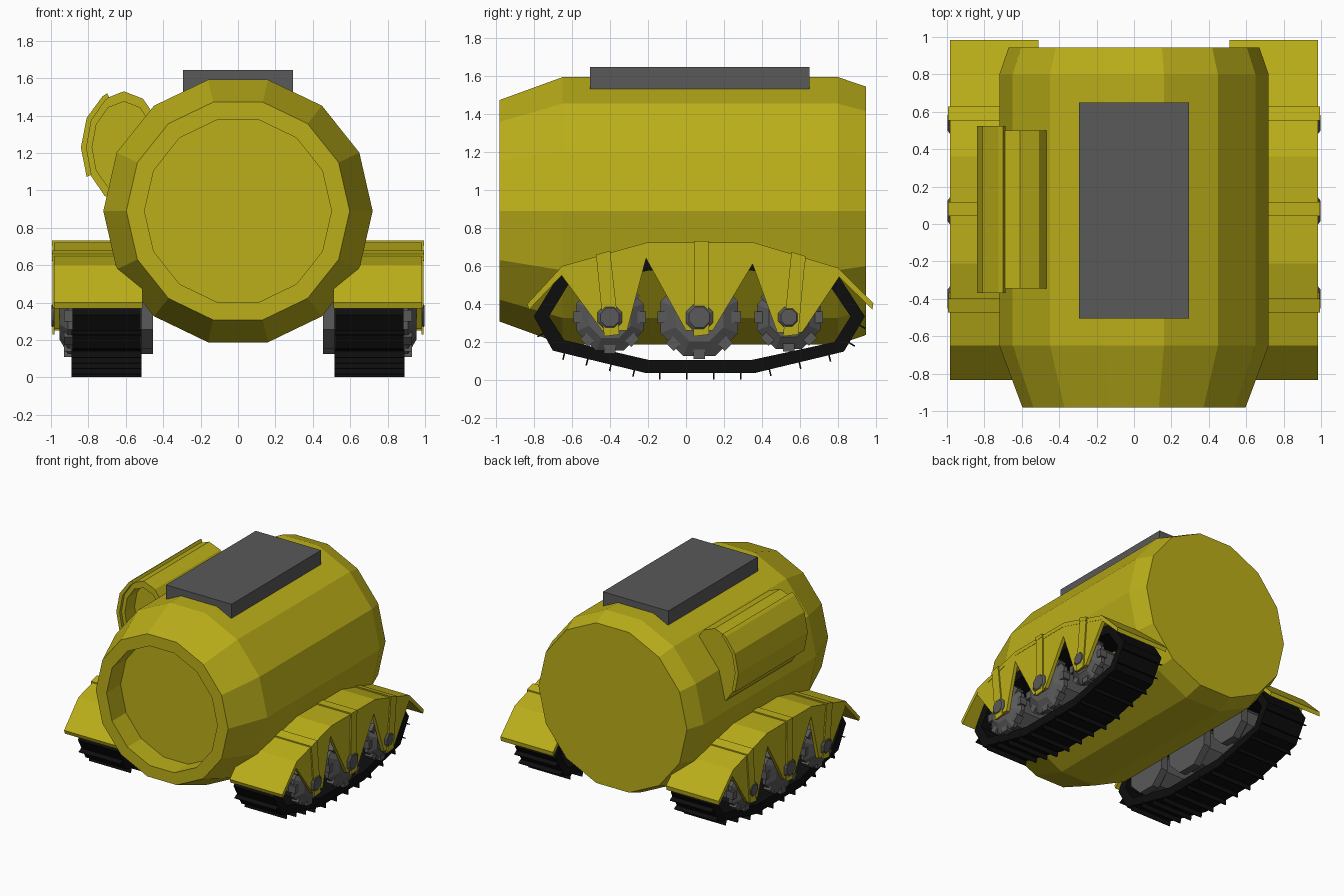
import bpy, bmesh, math
from mathutils import Vector

if "Cube" in bpy.data.objects:
    bpy.data.objects.remove(bpy.data.objects["Cube"])


def material(name, rgb):
    m = bpy.data.materials.new(name)
    m.diffuse_color = (*rgb, 1)
    m.use_nodes = True
    m.node_tree.nodes["Principled BSDF"].inputs["Base Color"].default_value = m.diffuse_color
    return m


YELLOW = material("yellow_paint", (0.50, 0.43, 0.01))
GREY = material("dark_metal", (0.10, 0.10, 0.10))
BLACK = material("rubber", (0.004, 0.004, 0.004))


def finish(name, bm, mat, mirror=False):
    bmesh.ops.recalc_face_normals(bm, faces=bm.faces)
    me = bpy.data.meshes.new(name)
    bm.to_mesh(me)
    bm.free()
    me.materials.append(mat)
    ob = bpy.data.objects.new(name, me)
    bpy.context.collection.objects.link(ob)
    if mirror:
        ob.modifiers.new("mirror", 'MIRROR')
    return ob


def add_prism(bm, pts, x0, x1):
    """Outline of (y, z) points pushed from x0 to x1."""
    a = [bm.verts.new((x0, y, z)) for y, z in pts]
    b = [bm.verts.new((x1, y, z)) for y, z in pts]
    n = len(pts)
    bm.faces.new(a)
    bm.faces.new(b[::-1])
    for i in range(n):
        j = (i + 1) % n
        bm.faces.new((a[i], b[i], b[j], a[j]))


def add_band(bm, outer, inner, lo, hi, closed, place):
    """Strip between two outlines, lo to hi across."""
    rows = [[bm.verts.new(place(t, p)) for t, p in
             ((lo, o), (hi, o), (hi, i), (lo, i))] for o, i in zip(outer, inner)]
    n = len(rows)
    for k in range(n if closed else n - 1):
        r, s = rows[k], rows[(k + 1) % n]
        for c in range(4):
            d = (c + 1) % 4
            bm.faces.new((r[c], r[d], s[d], s[c]))
    if not closed:
        bm.faces.new(rows[0])
        bm.faces.new(rows[-1][::-1])


def add_loft(bm, rings, n, place, phase=0.0):
    """Rings of (position, radius_a, radius_b) joined and capped."""
    rows = []
    for t, ra, rb in rings:
        rows.append([bm.verts.new(place(t, ra * math.cos(a), rb * math.sin(a)))
                     for a in (2 * math.pi * k / n + phase for k in range(n))])
    for r, s in zip(rows, rows[1:]):
        for k in range(n):
            j = (k + 1) % n
            bm.faces.new((r[k], r[j], s[j], s[k]))
    bm.faces.new(rows[0])
    bm.faces.new(rows[-1][::-1])


def along_x(t, p):
    return (t, p[0], p[1])


def along_y(t, p):
    return (p[0], t, p[1])


# Barrel body with a recessed front
bm = bmesh.new()
body = [(-0.80, 0.5), (-0.98, 0.5), (-0.98, 0.597), (-0.65, 0.72),
        (0.80, 0.72), (0.945, 0.67)]
add_loft(bm, [(y, r, r) for y, r in body], 14, lambda t, a, b: (a, t, 0.89 + b))
finish("barrel_body", bm, YELLOW)

# Roof box
bm = bmesh.new()
add_prism(bm, [(-0.505, 1.53), (0.65, 1.53), (0.65, 1.645), (-0.505, 1.645)], -0.295, 0.295)
finish("roof_box", bm, GREY)

# Side canister with an open front
CX, CZ = -0.61, 1.23
bm = bmesh.new()
can = [(-0.22, 0.17, 0.245), (-0.345, 0.17, 0.245), (-0.345, 0.205, 0.30), (0.50, 0.205, 0.30)]
add_loft(bm, can, 12, lambda t, a, b: (CX + a, t, CZ + b))
finish("side_canister", bm, YELLOW)


# Guard plate wrapped round the outside of the canister
def arc(rx, rz):
    return [(CX + rx * math.cos(math.radians(d)), CZ + rz * math.sin(math.radians(d)))
            for d in (113, 120, 150, 180, 210)]


bm = bmesh.new()
add_band(bm, arc(0.23, 0.315), arc(0.20, 0.29), -0.37, 0.525, False, along_y)
finish("canister_guard", bm, YELLOW)

# Fenders
top = [(-0.835, 0.40), (-0.65, 0.60), (-0.21, 0.722), (0.36, 0.722), (0.80, 0.59), (0.985, 0.405)]
under = [(-0.825, 0.37), (-0.64, 0.565), (-0.205, 0.69), (0.355, 0.69), (0.79, 0.557), (0.98, 0.37)]
bm = bmesh.new()
add_band(bm, top, under, 0.51, 0.985, False, along_x)
finish("fenders", bm, YELLOW, True)

# Pointed side skirts
skirts = [
    [(-0.65, 0.595), (-0.21, 0.715), (-0.21, 0.64), (-0.31, 0.26), (-0.44, 0.26), (-0.665, 0.565)],
    [(-0.21, 0.715), (0.36, 0.715), (0.35, 0.61), (0.14, 0.26), (0.0, 0.26), (-0.21, 0.64)],
    [(0.36, 0.715), (0.80, 0.585), (0.81, 0.55), (0.61, 0.25), (0.48, 0.25), (0.35, 0.61)]]
bm = bmesh.new()
for s in skirts:
    add_prism(bm, s, 0.955, 0.983)
finish("fender_skirts", bm, YELLOW, True)


def fender_z(y):
    for (y0, z0), (y1, z1) in zip(top, top[1:]):
        if y0 <= y <= y1:
            return z0 + (z1 - z0) * (y - y0) / (y1 - y0)


# Straps over the fenders, wheels and axle pins
WHEELS = [(-0.40, 0.19, 0.07), (0.07, 0.22, 0.077), (0.54, 0.18, 0.06)]
straps, wheels, pins = bmesh.new(), bmesh.new(), bmesh.new()
for y, r, p in WHEELS:
    ys = y + (-0.035 if y < 0 else 0.01 if y < 0.5 else 0.05)
    a, b = ys - 0.037, ys + 0.037
    za, zb = fender_z(a), fender_z(b)
    add_prism(straps, [(a, za - 0.02), (b, zb - 0.02), (b, zb + 0.01), (a, za + 0.01)], 0.505, 0.995)
    add_prism(straps, [(a, za), (b, zb), (y + 0.05, 0.24), (y - 0.03, 0.23)], 0.98, 0.993)
    flip = math.pi / 8
    rings = [(0.455, 0.6 * r), (0.455, r), (0.515, r), (0.54, 0.8 * r), (0.86, 0.8 * r),
             (0.88, r), (0.91, r), (0.955, 0.62 * r)]
    add_loft(wheels, [(x, q, q) for x, q in rings], 8,
             lambda t, u, v, y=y: (t, y + u, 0.33 + v), flip)
    # wheel lugs
    for k in range(8):
        d = 2 * math.pi * k / 8
        c, s = math.cos(d), math.sin(d)
        quad = [(0.6 * r, -0.03), (1.0 * r, -0.03), (1.0 * r, 0.03), (0.6 * r, 0.03)]
        add_prism(wheels, [(y + c * u - s * v, 0.33 + s * u + c * v) for u, v in quad], 0.87, 0.93)
    add_loft(pins, [(0.94, p, p), (0.985, p, p), (0.998, 0.75 * p, 0.75 * p)], 8,
             lambda t, u, v, y=y: (t, y + u, 0.33 + v), flip)
finish("fender_straps", straps, YELLOW, True)
finish("road_wheels", wheels, GREY, True)
finish("axle_pins", pins, GREY, True)

# Track belts
outer = [(-0.80, 0.335), (-0.70, 0.155), (-0.21, 0.037), (0.36, 0.037), (0.83, 0.15), (0.94, 0.335),
         (0.80, 0.55), (0.36, 0.645), (-0.21, 0.645), (-0.66, 0.565)]
inner = [(-0.72, 0.335), (-0.64, 0.21), (-0.20, 0.107), (0.35, 0.107), (0.78, 0.20), (0.865, 0.335),
         (0.76, 0.49), (0.35, 0.575), (-0.20, 0.575), (-0.62, 0.50)]
bm = bmesh.new()
add_band(bm, outer, inner, 0.52, 0.885, True, along_x)
finish("track_belts", bm, BLACK, True)

# Thin tread fins along the lower run
bm = bmesh.new()
for p, q in zip(outer[:6], outer[1:6]):
    p, q = Vector(p), Vector(q)
    d = (q - p).normalized()
    out = Vector((d.y, -d.x))
    n = max(1, round((q - p).length / 0.14))
    for k in range(n):
        m = p.lerp(q, (k + 0.5) / n)
        fin = [m - d * 0.004 - out * 0.01, m + d * 0.004 - out * 0.01,
               m + d * 0.004 + out * 0.035, m - d * 0.004 + out * 0.035]
        add_prism(bm, [tuple(v) for v in fin], 0.515, 0.89)
finish("track_treads", bm, BLACK, True)
